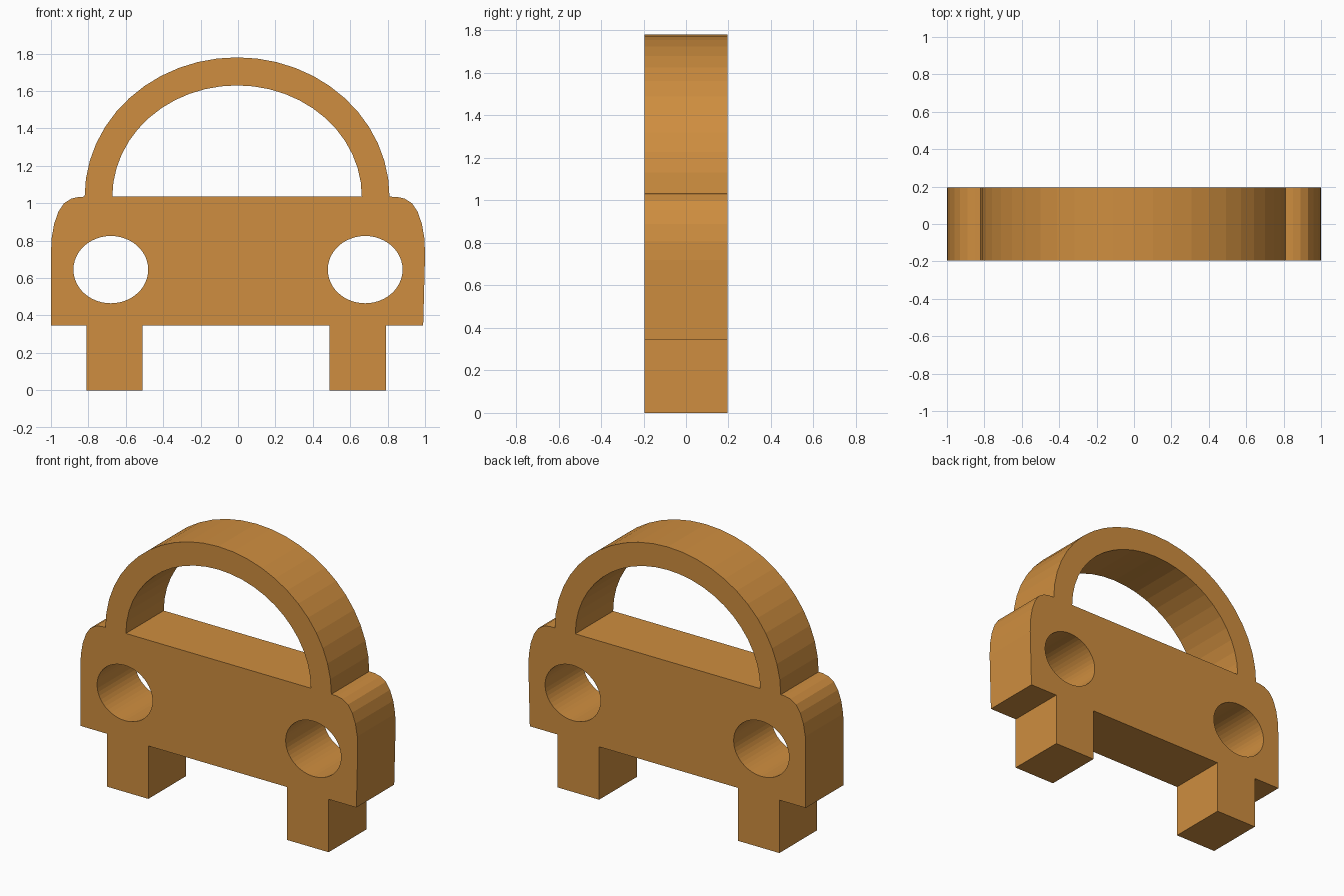
import bpy
import bmesh
from math import cos, sin, pi, radians

if "Cube" in bpy.data.objects:
    bpy.data.objects.remove(bpy.data.objects["Cube"])

HALF_DEPTH = 0.195
BELT = 1.035  # height where the roof arch meets the body


def arc(cx, cz, rx, rz, start, end, steps):
    """Points along an ellipse, angles in degrees, both ends included."""
    angles = [radians(start + (end - start) * i / steps) for i in range(steps + 1)]
    return [(cx + rx * cos(a), cz + rz * sin(a)) for a in angles]


def cut_board(name, loops, half_depth):
    """Extrude an outline with holes (first loop is the outline) into a board."""
    curve = bpy.data.curves.new(name, 'CURVE')
    curve.dimensions = '2D'
    curve.fill_mode = 'BOTH'
    curve.extrude = half_depth
    for pts in loops:
        spline = curve.splines.new('POLY')
        spline.points.add(len(pts) - 1)
        for p, (x, z) in zip(spline.points, pts):
            p.co = (x, z, 0, 1)
        spline.use_cyclic_u = True
    obj = bpy.data.objects.new(name, curve)
    bpy.context.collection.objects.link(obj)
    bpy.context.view_layer.objects.active = obj
    obj.select_set(True)
    obj.rotation_euler.x = pi / 2
    bpy.ops.object.convert(target='MESH')
    bpy.ops.object.transform_apply(location=False, rotation=True, scale=False)
    # weld the caps to the walls
    obj = bpy.context.object
    bm = bmesh.new()
    bm.from_mesh(obj.data)
    bmesh.ops.remove_doubles(bm, verts=bm.verts, dist=0.0005)
    bmesh.ops.recalc_face_normals(bm, faces=bm.faces)
    for f in bm.faces:
        f.smooth = False
    bm.to_mesh(obj.data)
    bm.free()
    return obj


# Underside with the two wheel legs
underside = [(-1, 0.345), (-0.81, 0.345), (-0.81, 0), (-0.51, 0), (-0.51, 0.345),
             (0.49, 0.345), (0.49, 0), (0.79, 0), (0.79, 0.345), (0.99, 0.345)]

# Rounded shoulder, mirrored for the left side
shoulder = [(1, 0.72), (0.997, 0.81), (0.983, 0.89), (0.96, 0.955),
            (0.93, 1.0), (0.89, 1.025), (0.85, 1.034)]
left_shoulder = [(-x, z) for x, z in reversed(shoulder)]

# Roof arch, outer edge and window opening
roof = arc(-0.005, BELT, 0.815, 0.745, 0, 180, 24)
window = arc(-0.005, BELT, 0.667, 0.595, 0, 180, 24)

# Headlight holes
lights = [arc(s * 0.68, 0.645, 0.2, 0.18, 0, 352.5, 47) for s in (-1, 1)]

outline = underside + shoulder + roof + left_shoulder
car = cut_board("car_cutout", [outline, window] + lights, HALF_DEPTH)

# Painted wood colour
wood = bpy.data.materials.new("orange_wood")
wood.diffuse_color = (0.62, 0.27, 0.05, 1)
wood.use_nodes = True
wood.node_tree.nodes["Principled BSDF"].inputs["Base Color"].default_value = wood.diffuse_color
car.data.materials.clear()
car.data.materials.append(wood)
